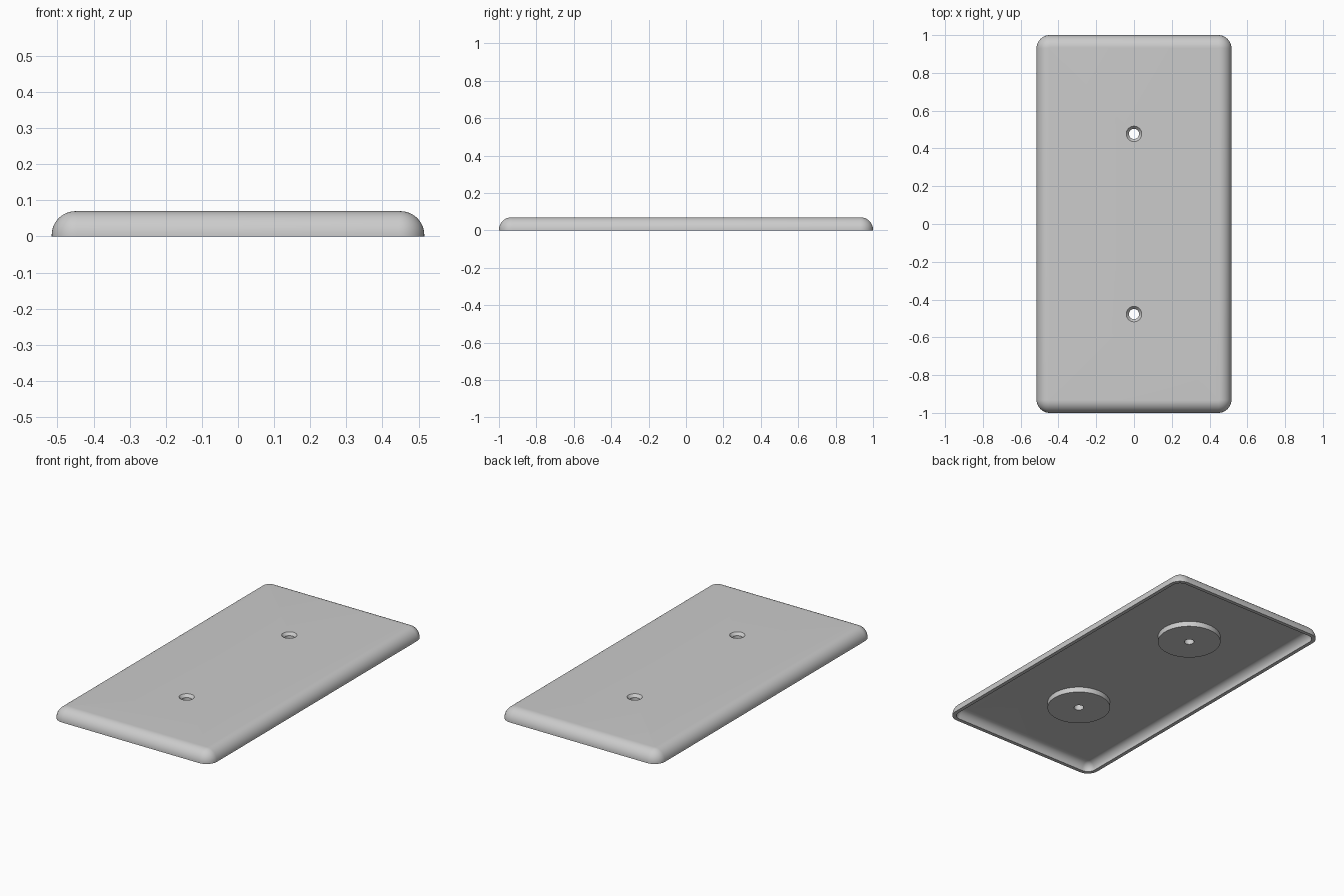
import bpy
import bmesh
from math import sin, cos, pi

if "Cube" in bpy.data.objects:
    bpy.data.objects.remove(bpy.data.objects["Cube"], do_unlink=True)

HALF_X, HALF_Y, HEIGHT = 0.516, 1.0, 0.07
WALL = 0.022
CEILING = HEIGHT - WALL
HOLE_Y = 0.477

grey = bpy.data.materials.new("light grey plastic")
grey.use_nodes = True
COLOUR = (0.6, 0.6, 0.6, 1)
grey.diffuse_color = COLOUR
grey.node_tree.nodes["Principled BSDF"].inputs["Base Color"].default_value = COLOUR


def make_object(name, bm):
    bmesh.ops.recalc_face_normals(bm, faces=bm.faces)
    mesh = bpy.data.meshes.new(name)
    bm.to_mesh(mesh)
    bm.free()
    mesh.materials.append(grey)
    obj = bpy.data.objects.new(name, mesh)
    bpy.context.collection.objects.link(obj)
    return obj


def loft(name, rings):
    """Skin a stack of closed rings and cap both ends."""
    bm = bmesh.new()
    loops = [[bm.verts.new(p) for p in ring] for ring in rings]
    n = len(loops[0])
    for a, b in zip(loops, loops[1:]):
        for i in range(n):
            j = (i + 1) % n
            bm.faces.new((a[i], a[j], b[j], b[i]))
    bm.faces.new(loops[0][::-1])
    bm.faces.new(loops[-1])
    return make_object(name, bm)


def rounded_ring(hx, hy, radius, z, steps=10):
    ring = []
    for k, (sx, sy) in enumerate([(1, 1), (-1, 1), (-1, -1), (1, -1)]):
        for i in range(steps + 1):
            a = (k + i / steps) * pi / 2
            ring.append((sx * (hx - radius) + radius * cos(a),
                         sy * (hy - radius) + radius * sin(a), z))
    return ring


def pillow(name, hx, hy, bottom, top, fillet, steps=12):
    """Rounded slab whose upper edge is a quarter-round."""
    corner = fillet + 0.004
    rings = [rounded_ring(hx, hy, corner, bottom)]
    for i in range(steps + 1):
        t = i / steps * pi / 2
        inset = fillet * (1 - cos(t))
        rings.append(rounded_ring(hx - inset, hy - inset, corner - inset,
                                  top - fillet + fillet * sin(t)))
    return loft(name, rings)


def turned(name, profile, y, sides=64):
    """Round solid from (radius, z) pairs, standing at the given y."""
    return loft(name, [[(r * cos(2 * pi * i / sides), y + r * sin(2 * pi * i / sides), z)
                        for i in range(sides)] for r, z in profile])


def combine(target, tool, operation):
    """Apply a boolean and remove the tool."""
    mod = target.modifiers.new(operation, 'BOOLEAN')
    mod.operation = operation
    mod.solver = 'EXACT'
    mod.object = tool
    bpy.context.view_layer.update()
    graph = bpy.context.evaluated_depsgraph_get()
    mesh = bpy.data.meshes.new_from_object(target.evaluated_get(graph))
    target.modifiers.clear()
    target.data = mesh
    bpy.data.objects.remove(tool, do_unlink=True)


# Hollow cover plate
plate = pillow("cover_plate", HALF_X, HALF_Y, 0, HEIGHT, 0.066)
cavity = pillow("cavity_cutter", HALF_X - WALL, HALF_Y - WALL, -0.03, CEILING, 0.045)
combine(plate, cavity, 'DIFFERENCE')

# Round bosses underneath, each with a countersunk screw hole
for y in (-HOLE_Y, HOLE_Y):
    boss = turned("screw_boss", [(0.174, 0.017), (0.174, CEILING + 0.008)], y)
    combine(plate, boss, 'UNION')
    hole = turned("screw_hole_cutter", [(0.027, -0.02), (0.027, 0.054),
                                        (0.041, HEIGHT), (0.041, HEIGHT + 0.02)], y)
    combine(plate, hole, 'DIFFERENCE')

bpy.ops.object.select_all(action='DESELECT')
plate.select_set(True)
bpy.context.view_layer.objects.active = plate
bpy.ops.object.shade_smooth_by_angle()
